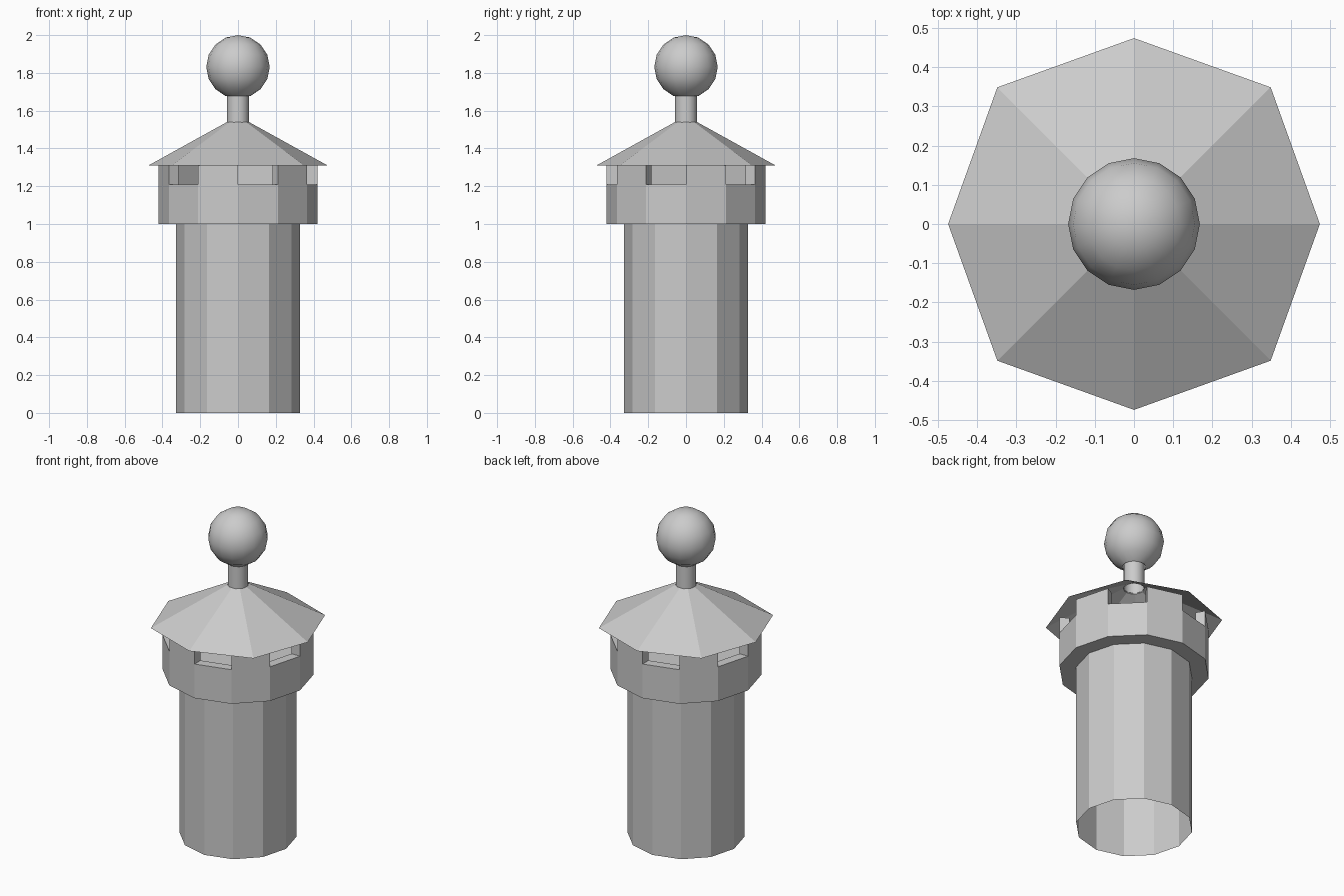
import bpy, bmesh
from math import sin, cos, pi, radians

if "Cube" in bpy.data.objects:
    bpy.data.objects.remove(bpy.data.objects["Cube"])


def finish(name, bm, smooth=False):
    bmesh.ops.remove_doubles(bm, verts=bm.verts, dist=1e-5)
    me = bpy.data.meshes.new(name)
    bm.to_mesh(me)
    bm.free()
    for p in me.polygons:
        p.use_smooth = smooth
    ob = bpy.data.objects.new(name, me)
    bpy.context.collection.objects.link(ob)
    return ob


def lathe(name, profile, sides, smooth=False, scale=lambda i: 1.0):
    """Spin an (r, z) profile, listed bottom to top on the outside, into an open shell."""
    bm = bmesh.new()
    for i in range(sides):
        a, b = 2 * pi * i / sides, 2 * pi * (i + 1) / sides
        sa, sb = scale(i), scale(i + 1)
        for (r0, z0), (r1, z1) in zip(profile, profile[1:]):
            pts = [(r0 * sa * cos(a), r0 * sa * sin(a), z0)]
            if r0 > 0:
                pts.append((r0 * sb * cos(b), r0 * sb * sin(b), z0))
            pts.append((r1 * sb * cos(b), r1 * sb * sin(b), z1))
            if r1 > 0:
                pts.append((r1 * sa * cos(a), r1 * sa * sin(a), z1))
            bm.faces.new([bm.verts.new(p) for p in pts])
    return finish(name, bm, smooth)


# Twelve-sided shaft, open at the bottom
lathe("shaft", [(0.327, 0), (0.327, 1.0)], 12)

# Wider gallery with a sunken floor
lathe("gallery", [(0.327, 1.0), (0.422, 1.0), (0.422, 1.21),
                  (0.364, 1.21), (0.364, 1.12), (0, 1.12)], 12)

# Battlement blocks on every other side of the gallery
bm = bmesh.new()
for k in range(6):
    a, b = radians(60 * k), radians(60 * k + 30)
    ring = [(0.364, a), (0.422, a), (0.422, b), (0.364, b)]
    low, top = [[bm.verts.new((r * cos(t), r * sin(t), z)) for r, t in ring]
                for z in (1.21, 1.31)]
    bm.faces.new(top)
    for i in range(4):
        j = (i + 1) % 4
        bm.faces.new((low[i], low[j], top[j], top[i]))
finish("battlements", bm)

# Thin eight-sided roof, corners slightly longer on the diagonals
lathe("roof", [(0.474, 1.31), (0.058, 1.54)], 8,
      scale=lambda i: 1.04 if i % 2 else 1.0)

# Open tube carrying the ball
lathe("stem", [(0.058, 1.535), (0.058, 1.69)], 16, True)

# Ball with its lowest cap left open
R = 0.168
lathe("ball", [(R * sin(pi * (8 - k) / 8) if k < 8 else 0,
                2 - R + R * cos(pi * (8 - k) / 8)) for k in range(1, 9)], 16, True)
